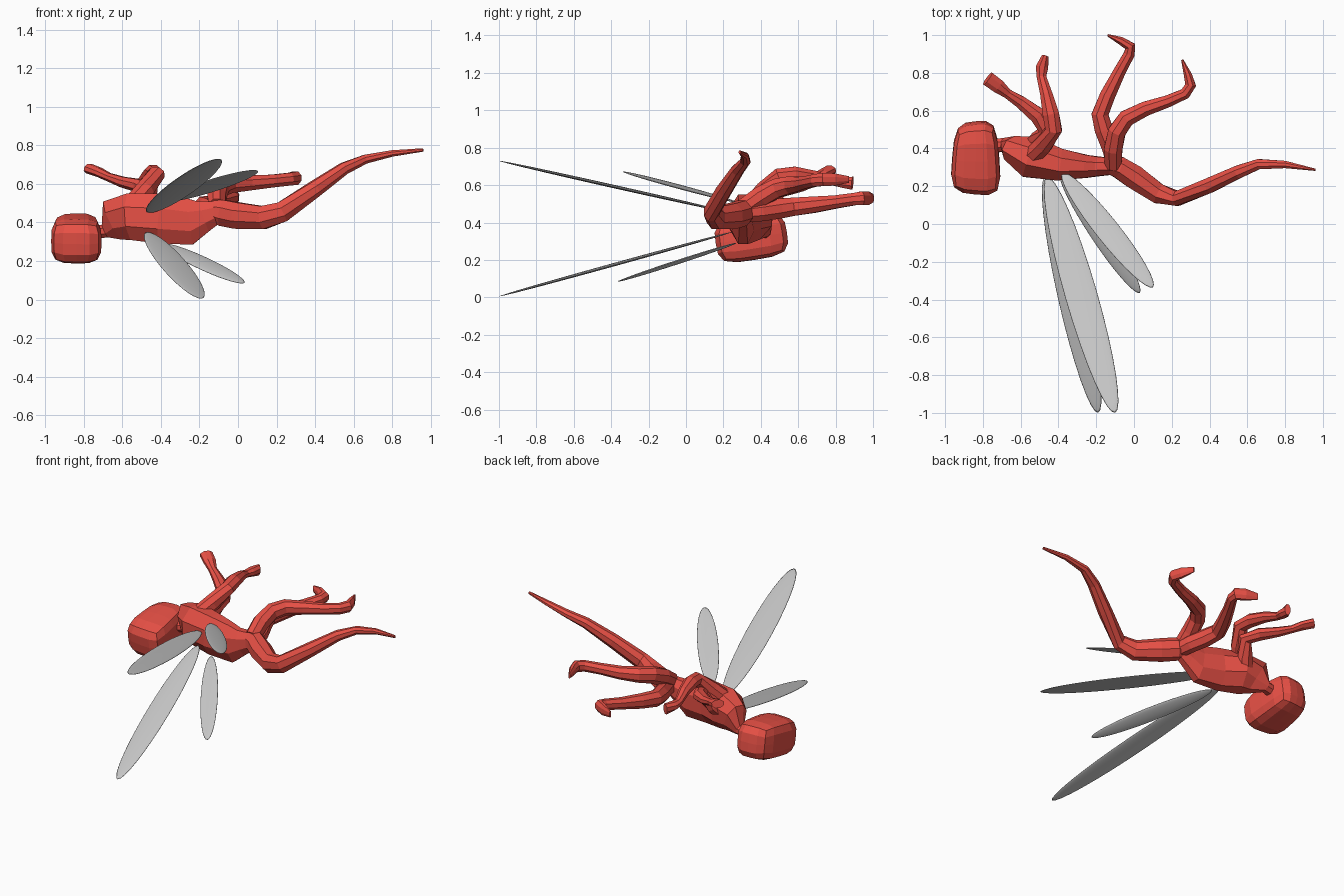
import bpy, bmesh, math
from mathutils import Vector, Matrix

red = bpy.data.materials.new("red_skin")
red.diffuse_color = (0.8, 0.08, 0.06, 1)


def add_object(name, bm, mat=None):
    bmesh.ops.recalc_face_normals(bm, faces=bm.faces)
    me = bpy.data.meshes.new(name)
    bm.to_mesh(me)
    bm.free()
    ob = bpy.data.objects.new(name, me)
    bpy.context.collection.objects.link(ob)
    if mat:
        me.materials.append(mat)
    return ob


def loft(name, stations, sides=8):
    """Tube through (x, y, z, half width across, half width along z)."""
    bm = bmesh.new()
    pts = [Vector(s[:3]) for s in stations]
    rings = []
    for i, s in enumerate(stations):
        d0 = (pts[i] - pts[max(i - 1, 0)]).normalized()
        d1 = (pts[min(i + 1, len(pts) - 1)] - pts[i]).normalized()
        t = (d0 + d1).normalized()
        a = Vector((0, 0, 1)).cross(t).normalized()
        b = t.cross(a)
        rings.append([bm.verts.new(pts[i]
                      + a * s[3] * math.cos(math.tau * (k + .5) / sides) * 1.05
                      + b * s[4] * math.sin(math.tau * (k + .5) / sides) * 1.05)
                      for k in range(sides)])
    for r, q in zip(rings, rings[1:]):
        for k in range(sides):
            n = (k + 1) % sides
            bm.faces.new((r[k], r[n], q[n], q[k]))
    bm.faces.new(rings[0])
    bm.faces.new(rings[-1])
    return add_object(name, bm, red)


def wing(name, root, tip, width, roll):
    """Flattened ellipsoid from root to tip; roll blends the plane from x to y."""
    root, tip = Vector(root), Vector(tip)
    d = (tip - root).normalized()
    side = Vector((1, roll, 0))
    n = side.cross(d).normalized()
    w = n.cross(d)
    rot = Matrix((d, w, n)).transposed().to_4x4()
    size = Matrix.Diagonal(((tip - root).length / 2, width / 2, .009, 1))
    bm = bmesh.new()
    bmesh.ops.create_uvsphere(bm, u_segments=32, v_segments=16, radius=1)
    bm.transform(Matrix.Translation((root + tip) / 2) @ rot @ size)
    for f in bm.faces:
        f.smooth = True
    add_object(name, bm)


# Head: rounded, slightly tapered and tilted box
bm = bmesh.new()
bmesh.ops.create_cube(bm, size=2)
bmesh.ops.subdivide_edges(bm, edges=bm.edges[:], cuts=3, use_grid_fill=True)
for v in bm.verts:
    p = 4.0
    v.co /= sum(abs(c) ** p for c in v.co) ** (1 / p)
    v.co.x *= 1 - .12 * v.co.y
    v.co.y *= 1 + .06 * v.co.x
    v.co = Vector((v.co.x * .125, v.co.y * .19, v.co.z * .118))
bm.transform(Matrix.Translation((-.838, .35, .317))
             @ Matrix.Rotation(math.radians(9), 4, 'X'))
add_object("head", bm, red)

# Neck, torso and hips
loft("torso", [
    (-.76, .41, .35, .04, .04), (-.69, .42, .355, .036, .036),
    (-.64, .395, .41, .07, .115), (-.55, .355, .43, .115, .125),
    (-.40, .315, .42, .088, .133), (-.25, .305, .405, .062, .125),
    (-.18, .305, .43, .052, .085), (-.11, .305, .455, .045, .06)])

# Tail, thick at the root and curling up to a thin tip
loft("tail", [
    (-.14, .31, .46, .04, .055), (-.08, .30, .45, .06, .07),
    (0, .25, .435, .065, .07), (.13, .16, .425, .055, .062),
    (.23, .135, .455, .04, .055), (.40, .205, .575, .042, .043),
    (.55, .275, .68, .036, .032), (.66, .317, .728, .028, .024),
    (.80, .315, .758, .020, .017), (.96, .287, .776, .006, .009)])

# Arms with flared hands
loft("upper_side_arm", [
    (-.54, .36, .50, .05, .05), (-.48, .42, .57, .05, .05),
    (-.425, .50, .65, .045, .042), (-.44, .58, .66, .045, .04),
    (-.465, .69, .645, .033, .032), (-.49, .78, .62, .026, .022),
    (-.487, .83, .615, .034, .028), (-.47, .89, .61, .018, .036)])
loft("lower_side_arm", [
    (-.56, .38, .40, .05, .05), (-.51, .44, .48, .05, .05),
    (-.46, .50, .57, .045, .04), (-.51, .575, .59, .045, .035),
    (-.60, .645, .61, .034, .028), (-.67, .69, .635, .026, .022),
    (-.72, .73, .66, .038, .024), (-.775, .77, .68, .04, .026)])

# Legs with bent feet
loft("lower_side_leg", [
    (-.10, .31, .45, .045, .05), (-.12, .40, .46, .05, .055),
    (-.16, .50, .475, .05, .055), (-.18, .58, .485, .046, .05),
    (-.14, .68, .495, .042, .045), (-.08, .80, .51, .034, .036),
    (-.025, .90, .525, .030, .034), (-.02, .94, .53, .03, .038),
    (-.07, .97, .53, .022, .038), (-.14, 1.0, .53, .006, .022)])
loft("upper_side_leg", [
    (-.11, .31, .48, .045, .05), (-.11, .40, .54, .05, .055),
    (-.09, .49, .585, .048, .052), (-.04, .56, .60, .046, .048),
    (.06, .61, .605, .04, .04), (.18, .65, .615, .033, .034),
    (.27, .69, .625, .03, .034), (.30, .735, .63, .03, .036),
    (.285, .79, .63, .022, .034), (.255, .87, .63, .006, .018)])

# Two pairs of thin wings on the back
wing("upper_large_wing", (-.46, .25, .45), (-.10, -1.0, .73), .17, 0)
wing("lower_large_wing", (-.47, .25, .35), (-.19, -1.0, .005), .15, 0)
wing("upper_small_wing", (-.38, .27, .51), (.10, -.335, .67), .13, -.3)
wing("lower_small_wing", (-.39, .27, .29), (.03, -.365, .085), .11, -.3)
